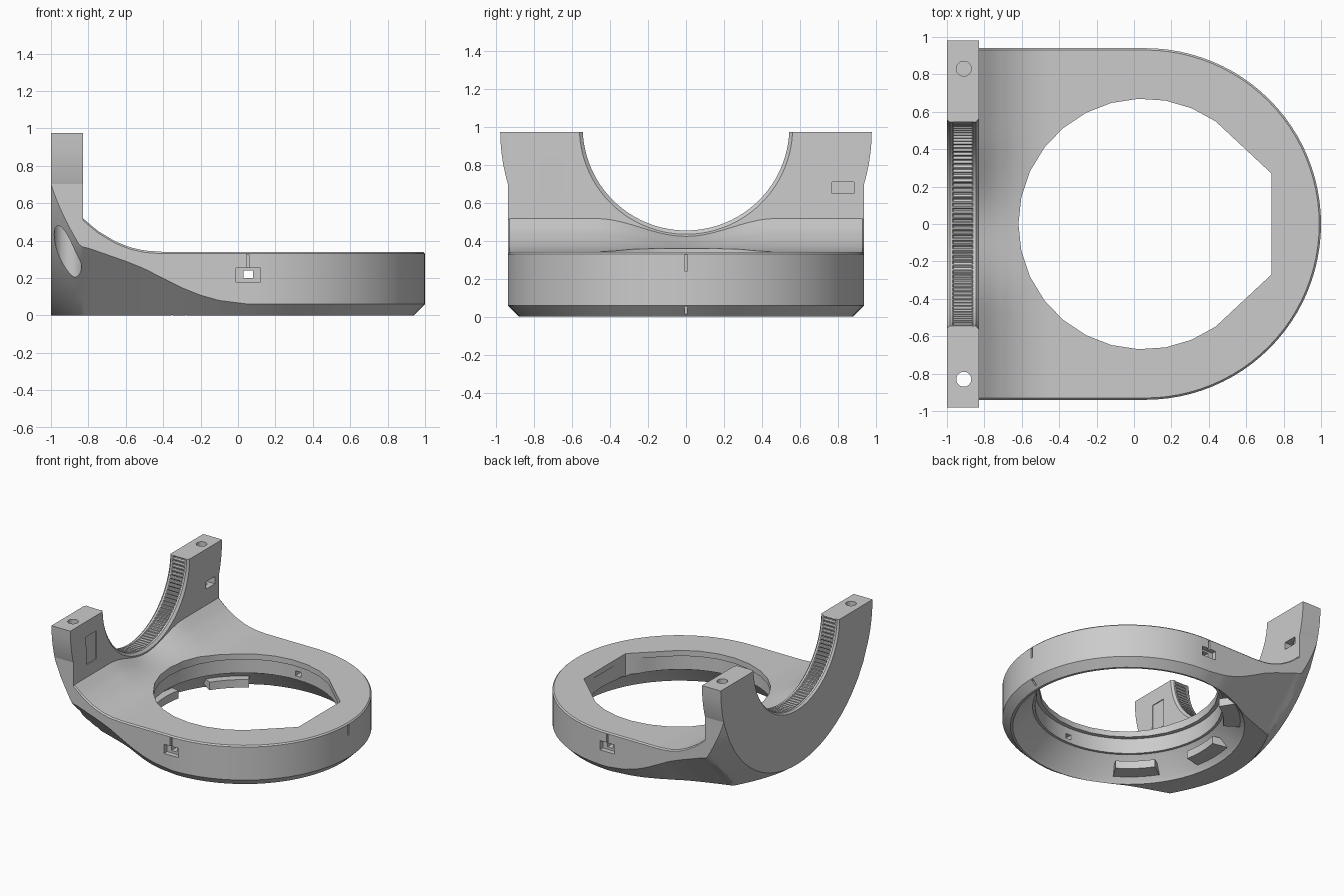
import bpy, bmesh
from math import sin, cos, pi, sqrt, radians

if "Cube" in bpy.data.objects:
    bpy.data.objects.remove(bpy.data.objects["Cube"])

CX, RW, TOP, SZ = 0.06, 0.94, 0.34, 0.98   # ring centre, half width, ring top, saddle centre
HX = 0.052                                 # opening centre


def lerp_table(tab, x):
    for (x0, v0), (x1, v1) in zip(tab, tab[1:]):
        if x <= x1:
            t = max(0, (x - x0) / (x1 - x0))
            return v0 + t * (v1 - v0)
    return tab[-1][1]


def finish(name, bm):
    bmesh.ops.remove_doubles(bm, verts=bm.verts, dist=1e-5)
    bmesh.ops.dissolve_degenerate(bm, edges=bm.edges, dist=1e-5)
    bmesh.ops.recalc_face_normals(bm, faces=bm.faces)
    me = bpy.data.meshes.new(name)
    bm.to_mesh(me)
    bm.free()
    ob = bpy.data.objects.new(name, me)
    bpy.context.collection.objects.link(ob)
    return ob


def loft(name, rings):
    """Closed solid through a list of equal-length point rings."""
    bm = bmesh.new()
    vs = [[bm.verts.new(p) for p in r] for r in rings]
    n = len(rings[0])
    for a, b in zip(vs, vs[1:]):
        for i in range(n):
            j = (i + 1) % n
            bm.faces.new((a[i], a[j], b[j], b[i]))
    bm.faces.new(vs[0])
    bm.faces.new(vs[-1])
    return finish(name, bm)


def box(name, x0, x1, y0, y1, z0, z1):
    return loft(name, [[(x0, y0, z), (x1, y0, z), (x1, y1, z), (x0, y1, z)] for z in (z0, z1)])


def circle(cx, cy, r, z, n=64):
    return [(cx + r * cos(2 * pi * i / n), cy + r * sin(2 * pi * i / n), z) for i in range(n)]


# Body heights: a widening saddle disc runs into a 45 degree side chamfer
WALL = [(-1, .40), (-.8, .36), (-.7, .325), (-.6, .29), (-.5, .25), (-.4, .198), (-.3, .148),
        (-.2, .108), (-.1, .08), (CX, .06)]
FILLET = [(-.83, .52), (-.75, .452), (-.66, .398), (-.58, .365), (-.5, .347), (-.4, TOP), (2, TOP)]


def saddle_r(x):
    return SZ + .9 * (x + 1)


def flat_half(x):
    """Half width of the flat underside at x."""
    return max(.1, min(RW - lerp_table(WALL, x), sqrt(max(0, saddle_r(x) ** 2 - SZ * SZ))))


def bottom(x, y):
    y = abs(y)
    disc = SZ - sqrt(saddle_r(x) ** 2 - y * y)
    return max(0, disc, y - RW + lerp_table(WALL, x))


def top(x, y):
    if x < -.8295:
        return .975
    dip = .53 * cos(pi * y / .96) ** 2 if abs(y) < .48 else 0
    return TOP + (lerp_table(FILLET, x) - TOP) * (1 - dip) - (.01 if abs(y) > .935 else 0)


def half_cols(x):
    f = flat_half(x)
    return [f * i / 12 for i in range(12)] + [f + (.93 - f) * i / 12 for i in range(13)] + [RW]


xs = [-1, -.985, -.97, -.95, -.93, -.91, -.89, -.87, -.85, -.83, -.828]
xs += [-.8 + (CX + .8) * i / 30 for i in range(31)]
bm = bmesh.new()


def skin(grid, end_cols, end_rows):
    """grid of (bottom, top) vertex pairs -> top, underside and listed borders."""
    for r in range(len(grid) - 1):
        for c in range(len(grid[0]) - 1):
            for k in (0, 1):
                bm.faces.new([grid[r][c][k], grid[r + 1][c][k], grid[r + 1][c + 1][k], grid[r][c + 1][k]])
        for c in end_cols:
            (a, b), (d, e) = grid[r][c], grid[r + 1][c]
            bm.faces.new((a, d, e, b))
    for r in end_rows:
        for c in range(len(grid[0]) - 1):
            (a, b), (d, e) = grid[r][c], grid[r][c + 1]
            bm.faces.new((a, d, e, b))


def pair(x, y, bz, tz):
    return bm.verts.new((x, y, bz)), bm.verts.new((x, y, tz))


sections = []
for x in xs:
    h = half_cols(x)
    sections.append([pair(x, y, bottom(x, y), top(x, y)) for y in [-v for v in h[:0:-1]] + h])
skin(sections, (0, -1), (0,))
# Rounded nose: the last section spun half a turn
nose = []
for i in range(49):
    a = pi * i / 48
    nose.append([pair(CX + p * sin(a), p * cos(a), bottom(CX, p), top(CX, p)) for p in half_cols(CX)])
skin(nose, (-1,), ())
body = finish("ring_and_saddle_body", bm)

cutters = []

# Saddle bore with fine gripping teeth and chamfered rims
N, BZ = 480, 1.0
rings = []
for x, r, tooth in ((-1.01, .565, 0), (-.985, .545, 0), (-.97, .545, 0), (-.965, .545, .012),
                    (-.865, .545, .012), (-.86, .545, 0), (-.845, .545, 0), (-.815, .58, 0)):
    rings.append([(x, (r + tooth * (i % 4 > 1)) * cos(2 * pi * i / N),
                   BZ + (r + tooth * (i % 4 > 1)) * sin(2 * pi * i / N)) for i in range(N)])
cutters.append(loft("cut_bore", rings))

# Ring opening: faceted circle with a squared nose
arc = [radians(55 + 250 * i / 20) for i in range(21)]
outline = [(.735, -.27), (.735, .27)] + [(HX + .67 * cos(a), .67 * sin(a)) for a in arc]
cutters.append(loft("cut_opening", [[(x, y, z) for x, y in outline] for z in (-.2, .42)]))
# Stepped, conical cavity underneath
cutters.append(loft("cut_step", [circle(HX, 0, .70, z) for z in (-.15, .295)]))
cutters.append(loft("cut_cavity", [circle(HX, 0, .868, -.05), circle(HX, 0, .868, 0),
                                   circle(HX, 0, .85, .03), circle(HX, 0, .72, .17)]))

# Side windows and index marks
cutters.append(box("cut_window", .03, .08, -1.2, 1.2, .20, .24))
for s in (-1, 1):
    y0, y1 = sorted((s * .90, s * 1.1))
    cutters.append(box("cut_recess", -.01, .12, y0, y1, .18, .255))
    y0, y1 = sorted((s * .922, s * 1.1))
    cutters.append(box("cut_mark", .045, .06, y0, y1, .25, .325))
cutters.append(box("cut_nose_mark", .985, 1.1, -.008, .008, .24, .325))
cutters.append(box("cut_nose_mark_low", .955, 1.1, -.008, .008, -.02, .055))

# Clamp screw holes, counterbore, nut slot and label recess
cutters.append(loft("cut_screw_a", [circle(-.91, .83, .04, z, 24) for z in (.60, 1.1)]))
cutters.append(loft("cut_screw_b", [circle(-.91, -.83, .04, z, 24) for z in (-.1, 1.1)]))
cutters.append(loft("cut_counterbore", [circle(-.91, -.83, .073, z, 32) for z in (-.1, .52)]))
cutters.append(box("cut_nut_slot", -.96, -.8, .77, .885, .65, .71))
cutters.append(box("cut_label", -.836, -.8, -.775, -.645, .62, .85))

bpy.context.view_layer.objects.active = body
for c in cutters:
    m = body.modifiers.new(c.name, 'BOOLEAN')
    m.operation, m.solver, m.object = 'DIFFERENCE', 'EXACT', c
    bpy.ops.object.modifier_apply(modifier=m.name)
    bpy.data.objects.remove(c)

parts = [body]
# Flared upper sides of the saddle plate follow the half-disc outline
for s, side in ((-1, "front"), (1, "back")):
    prof = [(RW, .975)] + [(sqrt(SZ * SZ - (SZ - z) ** 2), z) for z in (.975, .9, .85, .8, .75, .72)]
    prof.append((RW, SZ - sqrt(SZ * SZ - RW * RW)))
    parts.append(loft("saddle_flare_" + side, [[(x, s * y, z) for y, z in prof] for x in (-1, -.83)]))

# Bayonet lugs inside the cavity
for k, mid in enumerate((134, 180, 226)):
    rim = [radians(mid - 12 + 4 * i) for i in range(7)]
    plan = [(.71, a) for a in rim] + [(.845, a) for a in reversed(rim)]
    parts.append(loft("bayonet_lug_%d" % (k + 1),
                      [[(HX + r * cos(a), r * sin(a), z) for r, a in plan] for z in (.045, .11)]))

for ob in parts:
    bpy.ops.object.select_all(action='DESELECT')
    ob.select_set(True)
    bpy.context.view_layer.objects.active = ob
    bpy.ops.object.shade_smooth_by_angle(angle=radians(28))
